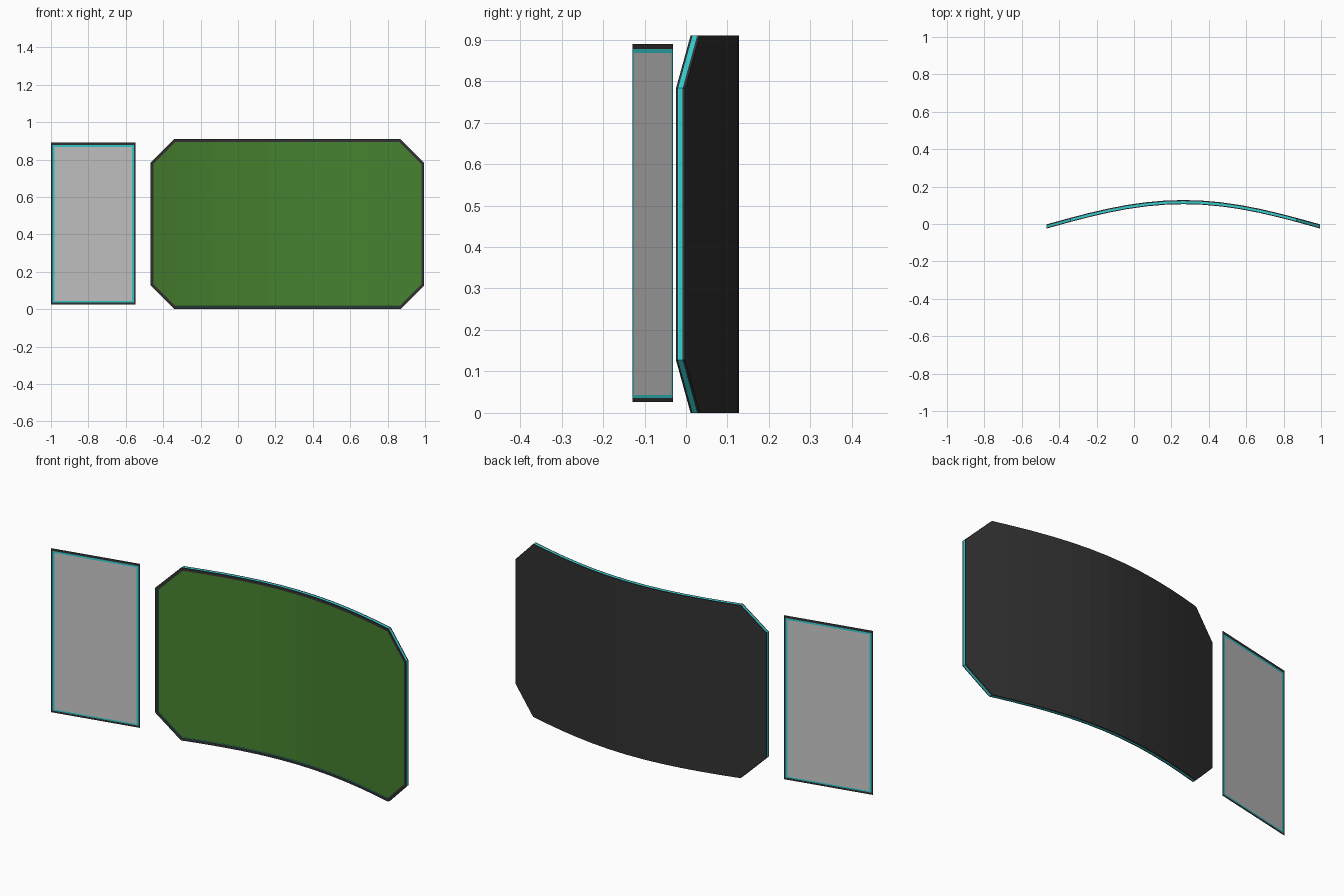
import bpy, bmesh, math

if "Cube" in bpy.data.objects:
    bpy.data.objects.remove(bpy.data.objects["Cube"])


def material(name, rgb):
    m = bpy.data.materials.new(name)
    m.diffuse_color = (*rgb, 1)
    m.use_nodes = True
    m.node_tree.nodes["Principled BSDF"].inputs["Base Color"].default_value = m.diffuse_color
    return m


DARK, TEAL, GREEN, GREY = range(4)
mats = [material("dark charcoal", (0.032, 0.032, 0.033)),
        material("teal trim", (0.035, 0.62, 0.64)),
        material("screen green", (0.061, 0.22, 0.028)),
        material("pale grey", (0.58, 0.58, 0.58))]


def finish(bm, name):
    me = bpy.data.meshes.new(name)
    bm.to_mesh(me)
    bm.free()
    for m in mats:
        me.materials.append(m)
    ob = bpy.data.objects.new(name, me)
    bpy.context.collection.objects.link(ob)
    return ob


# Curved screen: octagonal outline bent into a shallow arc
CX, HALF, TOP, CUT = 0.264, 0.731, 0.91, 0.127
inner = HALF - CUT
SEG = 12
stations = [-HALF] + [inner * (2 * i / SEG - 1) for i in range(SEG + 1)] + [HALF]


def bend(d):
    return -0.013 + 0.13 * math.cos(math.pi / 2 * d / HALF)


bm = bmesh.new()
layers = []
for off in (-0.011, -0.006, 0.005, 0.011):
    low, high = [], []
    for d in stations:
        c = max(0, abs(d) - inner)
        low.append(bm.verts.new((CX + d, bend(d) + off, c)))
        high.append(bm.verts.new((CX + d, bend(d) + off, TOP - c)))
    layers.append((low, high))

# Rim with a teal stripe along its middle
for k in range(3):
    a = layers[k][0] + layers[k][1][::-1]
    b = layers[k + 1][0] + layers[k + 1][1][::-1]
    for i in range(len(a)):
        j = (i + 1) % len(a)
        f = bm.faces.new((a[i], b[i], b[j], a[j]))
        f.material_index = TEAL if k == 1 else DARK

# Dark back and front sheets
front = []
for i in range(len(stations) - 1):
    lo, hi = layers[0]
    front.append(bm.faces.new((lo[i], lo[i + 1], hi[i + 1], hi[i])))
    lo, hi = layers[3]
    bm.faces.new((hi[i], hi[i + 1], lo[i + 1], lo[i]))
bm.normal_update()

# Bezel, thin teal lip and slightly recessed green display
bmesh.ops.inset_region(bm, faces=front, thickness=0.015, use_even_offset=True, use_boundary=True)
lip = bmesh.ops.inset_region(bm, faces=front, thickness=0.001, depth=-0.003,
                             use_even_offset=True, use_boundary=True)["faces"]
for f in lip:
    f.material_index = TEAL
for f in front:
    f.material_index = GREEN
bmesh.ops.recalc_face_normals(bm, faces=bm.faces[:])
finish(bm, "curved_screen")

# Flat angled side panel: a single sheet with dark and teal borders
xs = [-0.999, -0.992, -0.981, -0.567, -0.557, -0.549]
zs = [0.026, 0.036, 0.043, 0.868, 0.877, 0.890]
bm = bmesh.new()
grid = [[bm.verts.new((x, -0.129 + (x - xs[0]) * 0.098 / 0.45, z)) for x in xs] for z in zs]
for r in range(5):
    for c in range(5):
        f = bm.faces.new((grid[r][c], grid[r][c + 1], grid[r + 1][c + 1], grid[r + 1][c]))
        ring = min(r, c, 4 - r, 4 - c)
        f.material_index = (DARK, TEAL, GREY)[ring]
finish(bm, "side_panel")
